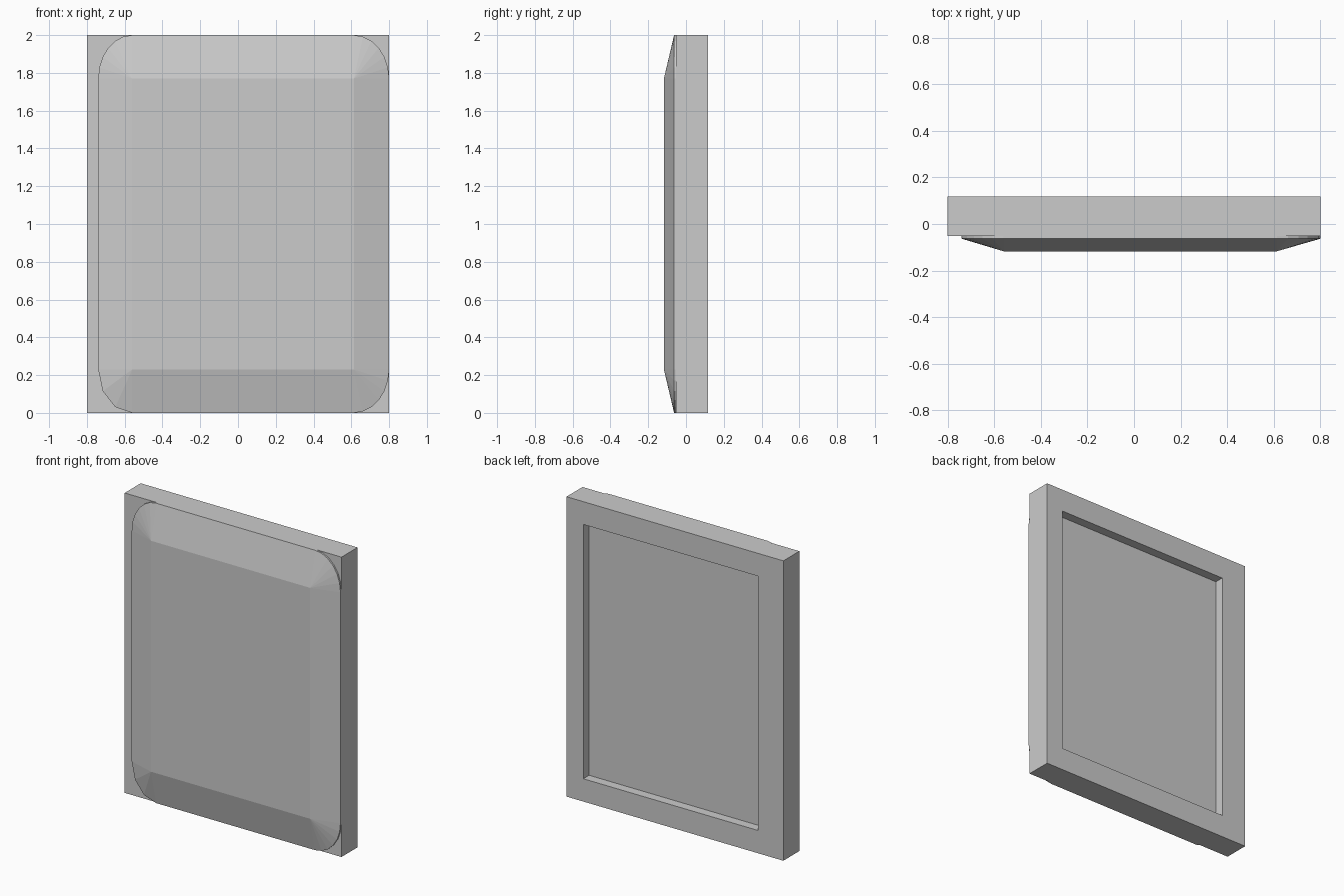
import bpy, bmesh, math

if "Cube" in bpy.data.objects:
    bpy.data.objects.remove(bpy.data.objects["Cube"])

BACK, FACE, RIM, FRONT = 0.117, -0.052, -0.063, -0.117


def finish(name, bm):
    bmesh.ops.recalc_face_normals(bm, faces=bm.faces[:])
    me = bpy.data.meshes.new(name)
    bm.to_mesh(me)
    bm.free()
    ob = bpy.data.objects.new(name, me)
    bpy.context.collection.objects.link(ob)
    return ob


def rect(bm, x0, x1, z0, z1, y):
    return [bm.verts.new((x, y, z)) for x, z in ((x0, z0), (x1, z0), (x1, z1), (x0, z1))]


def bridge(bm, a, b):
    n = len(a)
    for i in range(n):
        j = (i + 1) % n
        bm.faces.new((a[i], a[j], b[j], b[i]))


# Slab with an off-centre rectangular recess sunk into its back
bm = bmesh.new()
rings = [rect(bm, -0.8, 0.8, 0, 2, FACE),
         rect(bm, -0.8, 0.8, 0, 2, BACK),
         rect(bm, -0.615, 0.676, 0.152, 1.848, BACK),
         rect(bm, -0.615, 0.676, 0.152, 1.848, 0.056)]
for a, b in zip(rings, rings[1:]):
    bridge(bm, a, b)
bm.faces.new(rings[0])
bm.faces.new(rings[-1])
finish("backing_frame", bm)

# Raised front pad: flat centre, sloped borders, rounded corners
bm = bmesh.new()
# inner corner x, z, radius x, radius z, start angle, arc segments
corners = [(0.613, 1.77, 0.187, 0.23, 0, 6), (-0.56, 1.77, 0.18, 0.23, 90, 6),
           (-0.56, 0.23, 0.18, 0.23, 180, 3), (0.613, 0.23, 0.187, 0.23, 270, 6)]
inner, arcs = [], []
for x, z, rx, rz, start, n in corners:
    inner.append(bm.verts.new((x, FRONT, z)))
    angles = [math.radians(start + 90 * i / n) for i in range(n + 1)]
    arcs.append([bm.verts.new((x + rx * math.cos(a), RIM, z + rz * math.sin(a)))
                 for a in angles])
bm.faces.new(inner)
for i in range(4):
    j = (i + 1) % 4
    for a, b in zip(arcs[i], arcs[i][1:]):
        bm.faces.new((inner[i], a, b))
    bm.faces.new((inner[i], arcs[i][-1], arcs[j][0], inner[j]))

# Rim wall running back into the slab
outline = [v for arc in arcs for v in arc]
rear = [bm.verts.new((v.co.x, FACE + 0.002, v.co.z)) for v in outline]
bridge(bm, outline, rear)
bm.faces.new(rear)
finish("front_pad", bm)
